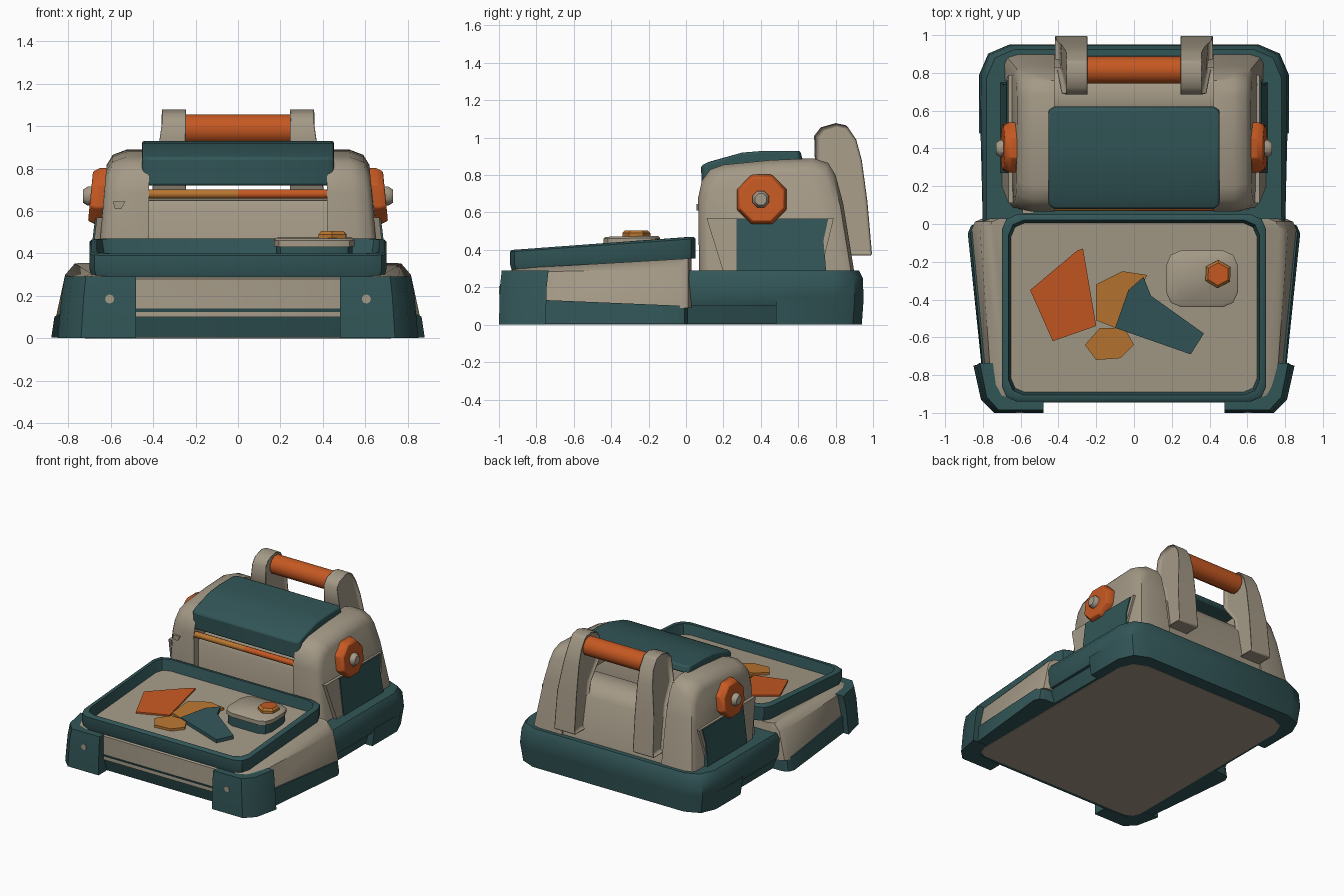
import bpy, bmesh, math

cube = bpy.data.objects.get("Cube")
if cube:
    bpy.data.objects.remove(cube, do_unlink=True)


def material(name, rgb):
    m = bpy.data.materials.new(name)
    m.use_nodes = True
    m.diffuse_color = (*rgb, 1)
    m.node_tree.nodes["Principled BSDF"].inputs["Base Color"].default_value = (*rgb, 1)
    return m


BEIGE = material("warm beige", (0.37, 0.32, 0.24))
TEAL = material("dark teal", (0.032, 0.092, 0.096))
ORANGE = material("burnt orange", (0.56, 0.098, 0.016))
OCHRE = material("ochre", (0.48, 0.178, 0.03))


def loft(name, rings, mat, side=1, bevel=0.0, cap_mat=None):
    """Skin matching rings into a closed solid; side=-1 mirrors it in x."""
    bm = bmesh.new()
    loops = [[bm.verts.new((p[0] * side, p[1], p[2])) for p in r] for r in rings]
    n = len(loops[0])
    for a, b in zip(loops, loops[1:]):
        for i in range(n):
            j = (i + 1) % n
            bm.faces.new((a[i], a[j], b[j], b[i]))
    bm.faces.new(loops[0])
    top = bm.faces.new(loops[-1])
    if cap_mat:
        top.material_index = 1
    bmesh.ops.recalc_face_normals(bm, faces=bm.faces)
    me = bpy.data.meshes.new(name)
    bm.to_mesh(me)
    bm.free()
    me.materials.append(mat)
    if cap_mat:
        me.materials.append(cap_mat)
    ob = bpy.data.objects.new(name, me)
    bpy.context.collection.objects.link(ob)
    bpy.ops.object.select_all(action="DESELECT")
    ob.select_set(True)
    bpy.context.view_layer.objects.active = ob
    bpy.ops.object.shade_smooth_by_angle(angle=math.radians(40))
    if bevel:
        mod = ob.modifiers.new("soft edges", "BEVEL")
        mod.width, mod.segments = bevel, 2
        mod.limit_method, mod.angle_limit = "ANGLE", math.radians(40)


def plan(wf, wr, yf, yr, zf, zr, cf=0.0, cr=0.0, cx=0.0):
    """Outline with rounded corners: half-widths, y limits and heights at front and rear."""
    cf, cr = max(cf, 0.004), max(cr, 0.004)
    half = [(wf - cf, yf), (wf - .3 * cf, yf + .3 * cf), (wf, yf + cf),
            (wr, yr - cr), (wr - .3 * cr, yr - .3 * cr), (wr - cr, yr)]
    pts = half + [(-x, y) for x, y in reversed(half)]
    return [(cx + x, y, zf + (zr - zf) * (y - yf) / (yr - yf)) for x, y in pts]


def across(profile, x):
    return [(x, y, z) for y, z in profile]


def rod(name, sides, radius, x0, x1, y, z, mat, side=1, bevel=0.0, rim=1.0, lean=0.0):
    def ring(x, r):
        turns = [(i + .5) * math.tau / sides for i in range(sides)]
        return [(x - lean * r * math.sin(t), y + r * math.cos(t), z + r * math.sin(t)) for t in turns]
    mid = x0 + (x1 - x0) * 0.6
    loft(name, [ring(x0, radius), ring(mid, radius), ring(x1, radius * rim)], mat, side, bevel)


# Lower body
loft("bottom_plate", [plan(.72, .72, -.87, .84, 0, 0, .08, .15),
                      plan(.72, .72, -.87, .84, .04, .04, .08, .15)], BEIGE)
loft("front_sill", [plan(.80, .88, -.90, .01, .004, .004, .08, .06),
                    plan(.79, .865, -.945, .01, .14, .10, .08, .06)], TEAL)
loft("front_body", [plan(.785, .86, -.94, .03, .10, .09, .08, .06),
                    plan(.755, .815, -.94, .03, .28, .30, .08, .06),
                    plan(.69, .77, -.92, .03, .30, .355, .08, .06)], BEIGE)
loft("rear_core", [plan(.74, .74, -.02, .92, .004, .004, 0, .15),
                   plan(.78, .78, -.02, .93, .12, .12, 0, .15)], TEAL)
loft("rear_base", [plan(.79, .80, -.02, .945, .10, .10, 0, .16),
                   plan(.80, .82, -.02, .95, .14, .14, 0, .16),
                   plan(.80, .81, -.02, .945, .25, .25, 0, .16),
                   plan(.78, .78, -.01, .925, .29, .29, 0, .15)], TEAL)
loft("rear_foot", [plan(.80, .80, .48, .94, .002, .002, 0, .16),
                   plan(.82, .82, .48, .95, .14, .14, 0, .16)], TEAL)

# Sloped tray with a beige floor
loft("tray", [plan(.69, .69, -.93, .05, .285, .355, .08, .08),
              plan(.70, .70, -.94, .05, .32, .39, .08, .08),
              plan(.70, .70, -.94, .05, .39, .46, .08, .08),
              plan(.69, .69, -.93, .04, .40, .47, .08, .08),
              plan(.665, .665, -.905, .02, .40, .47, .08, .08),
              plan(.65, .65, -.89, .005, .325, .39, .07, .07)],
     TEAL, cap_mat=BEIGE)


def floor_z(y):
    return .325 + .0726 * (y + .89)


# Loose flat pieces on the tray floor
pieces = {
    "orange_piece": (ORANGE, .012, [(-.55, -.35), (-.43, -.62), (-.2, -.54), (-.27, -.13), (-.3, -.14)]),
    "ochre_piece": (OCHRE, .018, [(-.2, -.32), (-.2, -.51), (-.1, -.55), (0, -.42), (.07, -.27), (-.06, -.25)]),
    "teal_piece": (TEAL, .026, [(.05, -.28), (-.03, -.35), (-.1, -.55), (.3, -.69), (.37, -.58), (.09, -.38)]),
    "small_ochre_piece": (OCHRE, .018, [(-.26, -.64), (-.2, -.72), (-.07, -.71), (0, -.64),
                                        (-.05, -.55), (-.18, -.55)]),
}
for name, (mat, h, pts) in pieces.items():
    loft(name, [[(x, y, floor_z(y) + d) for x, y in pts] for d in (-.005, h)], mat)

# Small control block
loft("control_block", [plan(.18, .18, -.43, -.15, .34, .34, .07, .07, .36),
                       plan(.18, .18, -.43, -.15, .44, .45, .07, .07, .36)], TEAL)
loft("control_top", [plan(.19, .19, -.44, -.14, .43, .44, .08, .08, .36),
                     plan(.19, .19, -.44, -.14, .46, .465, .08, .08, .36),
                     plan(.18, .18, -.43, -.15, .47, .475, .08, .08, .36)], BEIGE)
hexagon = [(math.cos(i * math.pi / 3 + .5), math.sin(i * math.pi / 3 + .5)) for i in range(6)]
loft("control_button", [[(.445 + r * c, -.265 + r * s, z) for c, s in hexagon]
                        for r, z in ((.075, .47), (.075, .49), (.06, .505))], OCHRE, cap_mat=ORANGE)

# Housing centre, cover and two-tone roller
centre = [(.12, .28), (.12, .61), (.14, .65), (.56, .66), (.62, .695), (.72, .69), (.79, .66),
          (.83, .6), (.89, .28)]
loft("housing_centre", [across(centre, -.44), across(centre, .44)], BEIGE)
cover = [(.085, .72), (.08, .85), (.12, .87), (.3, .92), (.42, .93), (.61, .93), (.625, .88),
         (.4, .86), (.2, .82), (.13, .72)]
cover_end = [(.35 + (y - .35) * .93, z) for y, z in cover]
loft("cover", [across(cover_end, -.452), across(cover, -.42), across(cover, .42),
               across(cover_end, .452)], TEAL, bevel=.01)
rod("roller_ochre_half", 10, .022, -.43, 0, .09, .68, OCHRE)
rod("roller_orange_half", 10, .022, 0, .43, .09, .68, ORANGE)

cheek = [(.07, .28), (.065, .68), (.085, .77), (.13, .83), (.2, .855), (.45, .88), (.68, .89),
         (.76, .865), (.8, .8), (.84, .65), (.9, .28)]


def cheek_ring(back, shrink):
    """Housing side outline on its leaning outer wall, flared at the low rear corner."""
    out = []
    for y, z in cheek:
        z2 = .28 + (z - .28) * (1 - .12 * shrink)
        y2 = .48 + (y - .48) * (1 - .12 * shrink)
        out.append((.665 - .085 * (z2 - .28) + .3 * max(0, y2 - .78) - back, y2, z2))
    return out


leg = [(.69, .84), (.685, 1.01), (.72, 1.055), (.80, 1.078), (.86, 1.065), (.91, .99), (.94, .88),
       (.97, .66), (.995, .37), (.86, .37), (.80, .7)]


def leg_ring(inner, inset):
    """Handle leg outline, spreading wider toward the bottom."""
    def flare(z):
        return .06 * min(1, max(0, (1.0 - z) / .4))
    return [(.24 + inset * .8 if inner else .365 + flare(z) - inset,
             y + (.86 - y) * inset * 3, z + (.80 - z) * inset) for y, z in leg]


foot = [(.48, -1), (.74, -1), (.81, -.93), (.85, -.75), (.74, -.75), (.68, -.88), (.48, -.90)]
panel = [(.2, .28), (.11, .57), (.79, .57), (.72, .28)]
teal_panel = [(.27, .28), (.27, .565), (.76, .565), (.735, .45), (.75, .28)]


def side_plate(pts, off):
    """Flat plate standing proud of the housing wall."""
    return [(.70 - .12 * (z - .28) + off, y, z) for y, z in pts]


# Mirrored parts
for s, tag in ((1, "left"), (-1, "right")):
    loft(f"{tag}_cheek", [across(cheek, .42), cheek_ring(.09, 0), cheek_ring(.025, .35),
                          cheek_ring(0, 1)], BEIGE, s)
    loft(f"{tag}_side_panel", [side_plate(panel, -.06), side_plate(panel, 0)], BEIGE, s)
    loft(f"{tag}_side_plate", [side_plate(teal_panel, -.05), side_plate(teal_panel, .008)], TEAL, s)
    rod(f"{tag}_knob", 8, .143, .615, .695, .405, .67, ORANGE, s, .006, .88, .1)
    rod(f"{tag}_knob_hub", 8, .048, .68, .73, .40, .67, BEIGE, s, 0, .7)
    loft(f"{tag}_handle_leg", [leg_ring(True, .03), leg_ring(True, 0), leg_ring(False, 0),
                               leg_ring(False, .03)], BEIGE, s, .01)
    loft(f"{tag}_front_foot", [[(x, y, .002) for x, y in foot],
                               [(.48 + (x - .48) * .95, y + .005, .2) for x, y in foot],
                               [(.48 + (x - .48) * .91, y + .015, .29) for x, y in foot]], TEAL, s)
    # Bolt head on the foot
    loft(f"{tag}_foot_bolt", [[(.605 + .022 * math.cos(i * math.pi / 4), y,
                                .185 + .022 * math.sin(i * math.pi / 4)) for i in range(8)]
                              for y in (-.98, -1.0)], BEIGE, s)

rod("handle_grip", 12, .073, -.25, .25, .815, .985, ORANGE)

# Small tab on the front of the right cheek
tab = [(-.59, .645), (-.53, .645), (-.55, .61), (-.58, .61)]
loft("front_tab", [[(x, y, z) for x, z in tab] for y in (.1, .055)], BEIGE)
